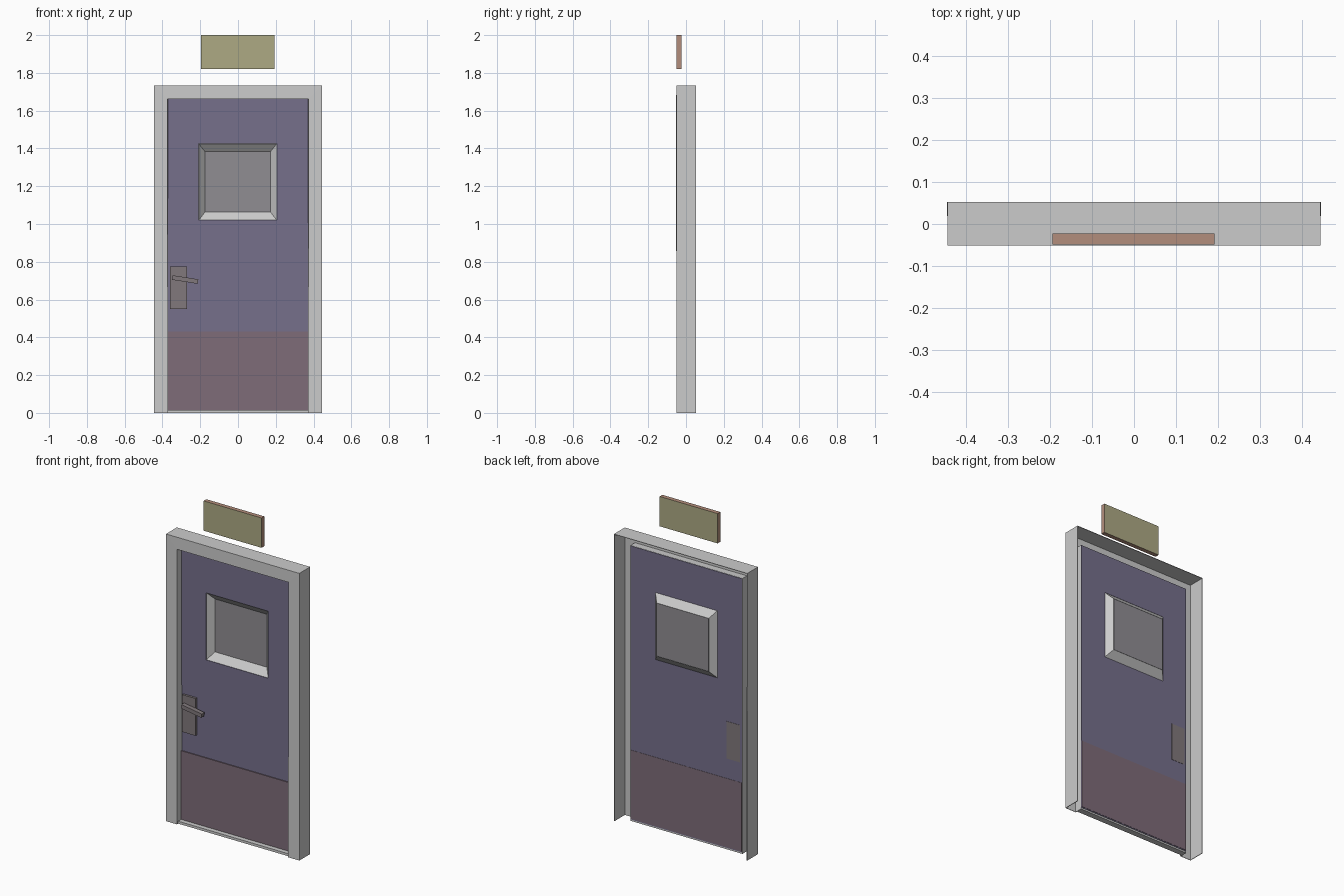
import bpy, bmesh
from math import radians
from mathutils import Matrix

if "Cube" in bpy.data.objects:
    bpy.data.objects.remove(bpy.data.objects["Cube"])


def mat(name, rgb):
    m = bpy.data.materials.new(name)
    m.diffuse_color = (*rgb, 1)
    m.use_nodes = True
    m.node_tree.nodes["Principled BSDF"].inputs["Base Color"].default_value = m.diffuse_color
    return m


def finish(name, bm, mats=(), thickness=0):
    bmesh.ops.recalc_face_normals(bm, faces=bm.faces)
    me = bpy.data.meshes.new(name)
    bm.to_mesh(me)
    bm.free()
    ob = bpy.data.objects.new(name, me)
    bpy.context.collection.objects.link(ob)
    for m in mats:
        me.materials.append(m)
    if thickness:
        mod = ob.modifiers.new("sheet", 'SOLIDIFY')
        mod.thickness = thickness
        mod.offset = 0
    return ob


def box(name, x, y, z, mats=(), tilt=0):
    """Box from three (low, high) ranges, optionally tilted about y."""
    bm = bmesh.new()
    bmesh.ops.create_cube(bm, size=1)
    bmesh.ops.scale(bm, vec=[r[1] - r[0] for r in (x, y, z)], verts=bm.verts)
    if len(mats) > 1:
        for f in bm.faces:
            f.material_index = 0 if abs(f.normal.y) > 0.9 else 1
    bmesh.ops.rotate(bm, matrix=Matrix.Rotation(radians(tilt), 3, 'Y'), verts=bm.verts)
    ob = finish(name, bm, mats)
    ob.location = [sum(r) / 2 for r in (x, y, z)]
    return ob


def loft(bm, rows, closed):
    """Bridge successive rows of points with quads; return the last row."""
    rows = [[bm.verts.new(p) for p in r] for r in rows]
    n = len(rows[0])
    for a, b in zip(rows, rows[1:]):
        for i in range(n if closed else n - 1):
            j = (i + 1) % n
            bm.faces.new((a[i], a[j], b[j], b[i]))
    return rows[-1]


def rect(x0, x1, z0, z1, y):
    return [(x0, y, z0), (x1, y, z0), (x1, y, z1), (x0, y, z1)]


door_paint = mat("door_paint", (0.18, 0.16, 0.26))
kick_paint = mat("kick_paint", (0.21, 0.15, 0.19))
metal = mat("handle_metal", (0.22, 0.19, 0.20))
glass_grey = mat("window_grey", (0.28, 0.27, 0.29))
sign_face = mat("sign_face", (0.42, 0.40, 0.23))
sign_edge = mat("sign_edge", (0.45, 0.27, 0.20))

W, H, D = 0.446, 1.735, 0.052
DOOR_Y = -0.004

# Folded sheet frame: outer wall, front flange and return, mitred at the top
bm = bmesh.new()
profile = [(0.002, D), (0.002, -D + 0.002), (0.073, -D + 0.002), (0.073, DOOR_Y)]
loft(bm, [[(-W + o, y, 0), (-W + o, y, H - o), (W - o, y, H - o), (W - o, y, 0)]
          for o, y in profile], False)
finish("door_frame", bm, thickness=0.004)

# Door leaf with window opening
bm = bmesh.new()
loft(bm, [rect(-0.373, 0.373, 0.01, 1.662, DOOR_Y),
          rect(-0.208, 0.206, 1.02, 1.425, DOOR_Y)], True)
finish("door_leaf", bm, [door_paint], 0.005)

# Window surround, sloping back to the pane
bm = bmesh.new()
loft(bm, [rect(-0.208, 0.206, 1.02, 1.425, DOOR_Y),
          rect(-0.175, 0.172, 1.063, 1.383, 0.032)], True)
finish("window_surround", bm, thickness=0.003)

# Window pane
bm = bmesh.new()
bm.faces.new([bm.verts.new(p) for p in rect(-0.175, 0.172, 1.063, 1.383, 0.032)])
finish("window_pane", bm, [glass_grey], 0.003)

# Kick plate and threshold
box("kick_plate", (-0.372, 0.372), (-0.012, 0), (0.015, 0.43), [kick_paint])
box("threshold", (-0.372, 0.372), (-0.04, DOOR_Y), (0, 0.015))

# Handle plate and tilted lever
box("handle_plate", (-0.36, -0.27), (-0.02, 0), (0.55, 0.775), [metal])
box("handle_lever", (-0.349, -0.211), (-0.046, -0.019), (0.694, 0.718), [metal], tilt=9)

# Sign above the door
box("sign_panel", (-0.195, 0.192), (-0.049, -0.023), (1.82, 2.0), [sign_face, sign_edge])
